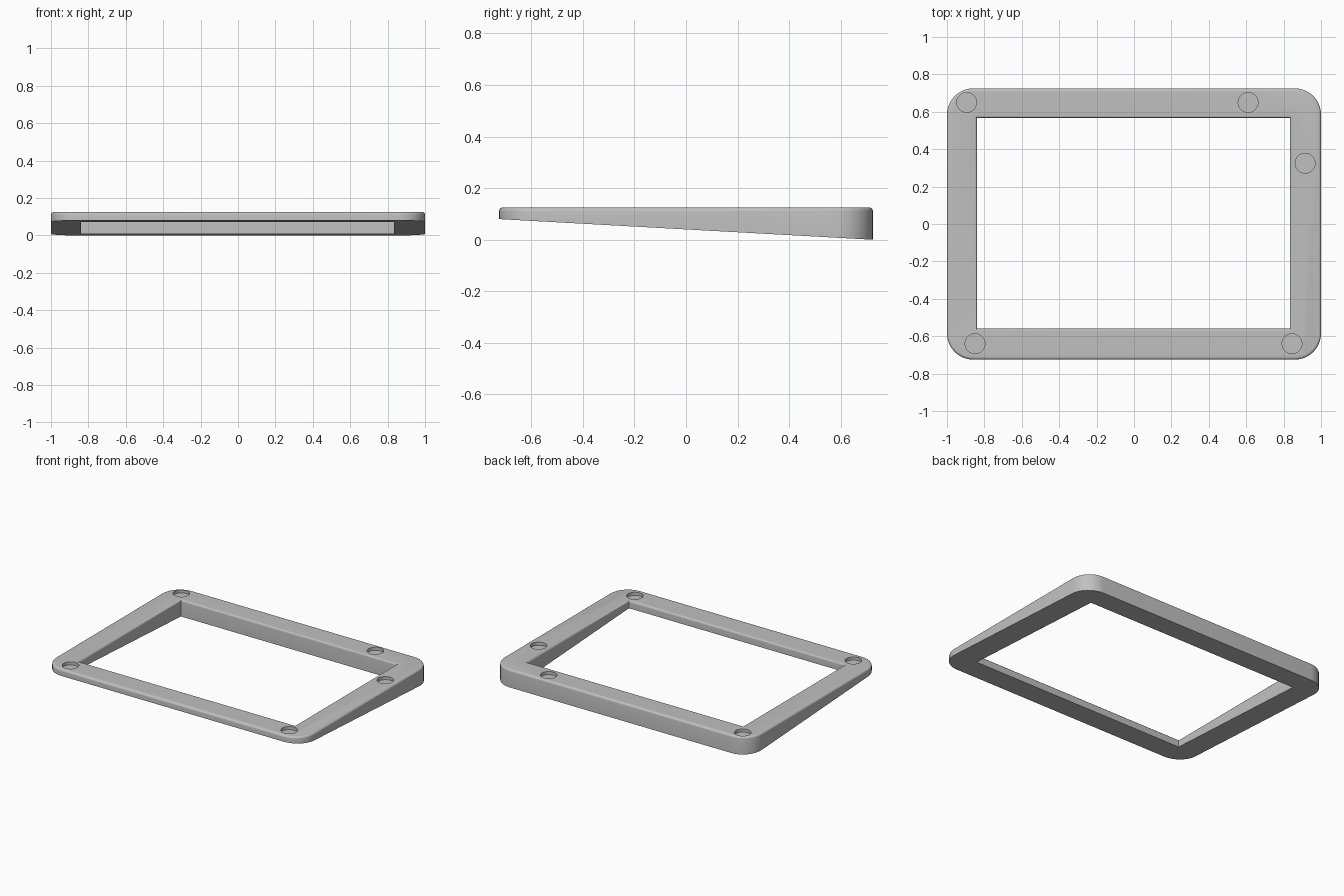
import bpy, bmesh
from math import cos, sin, pi, radians
from mathutils import Vector

if "Cube" in bpy.data.objects:
    bpy.data.objects.remove(bpy.data.objects["Cube"], do_unlink=True)

HALF_X, HALF_Y, TOP, FRONT_RISE = 1.0, 0.725, 0.125, 0.08
CORNER, FILLET, STEPS = 0.14, 0.014, 4

grey = bpy.data.materials.new("warm_grey")
grey.use_nodes = True
colour = (0.53, 0.53, 0.53, 1)
grey.diffuse_color = colour
grey.node_tree.nodes["Principled BSDF"].inputs["Base Color"].default_value = colour


def rectangle(x0, x1, y0, y1, z, radius=0, n=10):
    """Counter-clockwise rectangle, with rounded corners if radius is set."""
    corners = [(x1, y1, -1, -1), (x0, y1, 1, -1), (x0, y0, 1, 1), (x1, y0, -1, 1)]
    ring = []
    for i, (x, y, sx, sy) in enumerate(corners):
        for k in range(n + 1 if radius else 1):
            a = pi / 2 * (i + k / n)
            off = (cos(a), sin(a)) if radius else (0, 0)
            ring.append(Vector((x + radius * (sx + off[0]), y + radius * (sy + off[1]), z)))
    return ring


def loft(name, rings):
    """Closed solid through a stack of matching rings."""
    bm = bmesh.new()
    loops = [[bm.verts.new(p) for p in ring] for ring in rings]
    for low, high in zip(loops, loops[1:]):
        for i in range(len(low)):
            j = (i + 1) % len(low)
            bm.faces.new((low[i], low[j], high[j], high[i]))
    bm.faces.new(loops[0][::-1])
    bm.faces.new(loops[-1])
    bmesh.ops.recalc_face_normals(bm, faces=bm.faces)
    mesh = bpy.data.meshes.new(name)
    bm.to_mesh(mesh)
    bm.free()
    mesh.materials.append(grey)
    obj = bpy.data.objects.new(name, mesh)
    bpy.context.collection.objects.link(obj)
    return obj


def cut(target, cutter):
    cutter.hide_render = True
    mod = target.modifiers.new("cut", "BOOLEAN")
    mod.operation, mod.solver, mod.object = "DIFFERENCE", "EXACT", cutter
    bpy.context.view_layer.objects.active = target
    bpy.ops.object.modifier_apply(modifier=mod.name)
    bpy.data.objects.remove(cutter, do_unlink=True)


# Quarter-round steps for the top edges: (inward offset, height)
fillet = [(FILLET * (1 - cos(a)), TOP - FILLET * (1 - sin(a)))
          for a in (pi / 2 * k / STEPS for k in range(STEPS + 1))]

# Wedge slab: flat top, underside falling from front to back
base = rectangle(-HALF_X, HALF_X, -HALF_Y, HALF_Y, 0, CORNER)
for p in base:
    p.z = FRONT_RISE * (HALF_Y - p.y) / (2 * HALF_Y)
rings = [base] + [rectangle(d - HALF_X, HALF_X - d, d - HALF_Y, HALF_Y - d, z, CORNER - d)
                  for d, z in fillet]
frame = loft("wedge_frame", rings)

# Rectangular opening with an eased top edge
inner = (-0.84, 0.834, -0.56, 0.568)
levels = [(0, -0.2)] + [(d * 0.7, z) for d, z in fillet] + [(FILLET * 0.7, TOP + 0.1)]
cut(frame, loft("opening_cutter", [
    rectangle(inner[0] - d, inner[1] + d, inner[2] - d, inner[3] + d, z)
    for d, z in levels]))

# Shallow round recesses in the top
R, DEPTH = 0.053, 0.022
for x, y in [(-0.895, 0.65), (0.61, 0.65), (0.915, 0.325), (-0.85, -0.64), (0.845, -0.64)]:
    cut(frame, loft("recess_cutter", [
        rectangle(x - R, x + R, y - R, y + R, z, R * 0.999) for z in (TOP - DEPTH, TOP + 0.1)]))

# Smooth the rounded edges, keep the rest crisp
bpy.ops.object.select_all(action="DESELECT")
frame.select_set(True)
bpy.context.view_layer.objects.active = frame
bpy.ops.object.shade_smooth_by_angle(angle=radians(30))
